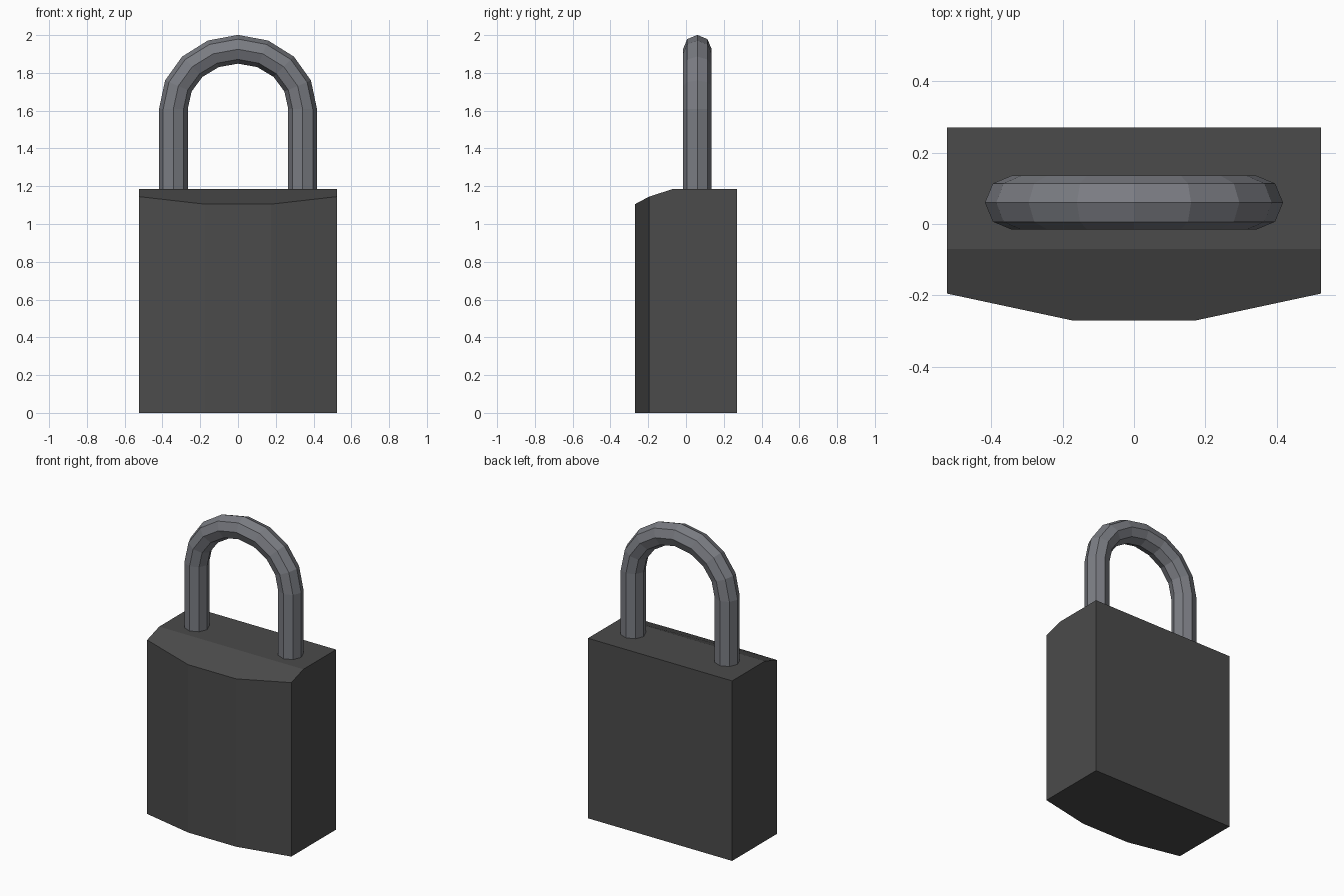
import bpy, bmesh, math

if "Cube" in bpy.data.objects:
    bpy.data.objects.remove(bpy.data.objects["Cube"])


def material(name, rgb):
    m = bpy.data.materials.new(name)
    m.diffuse_color = (*rgb, 1)
    m.use_nodes = True
    m.node_tree.nodes["Principled BSDF"].inputs["Base Color"].default_value = m.diffuse_color
    return m


def make_object(name, bm, mat):
    bmesh.ops.recalc_face_normals(bm, faces=bm.faces)
    me = bpy.data.meshes.new(name)
    bm.to_mesh(me)
    bm.free()
    me.materials.append(mat)
    ob = bpy.data.objects.new(name, me)
    bpy.context.collection.objects.link(ob)
    return ob


dark = material("dark grey", (0.070, 0.070, 0.070))
steel = material("steel grey", (0.195, 0.202, 0.225))

# Lock body: footprint with a bowed front, top sloping down over the front
W, BACK, RIDGE, H = 0.525, 0.27, -0.07, 1.185
outline = [(-W, BACK, H), (-W, RIDGE, H), (-W, -0.195, 1.145), (-0.175, -0.27, 1.105),
           (0.175, -0.27, 1.105), (W, -0.195, 1.145), (W, RIDGE, H), (W, BACK, H)]
bm = bmesh.new()
top = [bm.verts.new(p) for p in outline]
low = [bm.verts.new((x, y, 0)) for x, y, z in outline]
n = len(outline)
for i in range(n):
    j = (i + 1) % n
    bm.faces.new((top[i], top[j], low[j], low[i]))
bm.faces.new(low)
bm.faces.new([top[i] for i in (0, 1, 6, 7)])
bm.faces.new(top[1:7])
make_object("lock_body", bm, dark)

# Shackle: eight-sided tube along two legs and an eight-segment arch
SIDES, R, CY, SPRING = 8, 0.076, 0.06, 1.61
RX, RZ = 0.342, 0.315
stations = [(-RX, 1.15, 180)]
for k in range(9):
    a = 180 - 22.5 * k
    t = math.radians(a)
    stations.append((RX * math.cos(t), SPRING + RZ * math.sin(t), a))
stations.append((RX, 1.15, 0))

bm = bmesh.new()
rings = []
for x, z, a in stations:
    t = math.radians(a)
    ring = []
    for s in range(SIDES):
        p = 2 * math.pi * s / SIDES
        out = R * math.cos(p)
        ring.append(bm.verts.new((x + out * math.cos(t), CY + R * math.sin(p),
                                  z + out * math.sin(t))))
    rings.append(ring)
for r0, r1 in zip(rings, rings[1:]):
    for s in range(SIDES):
        e = (s + 1) % SIDES
        bm.faces.new((r0[s], r0[e], r1[e], r1[s]))
bm.faces.new(rings[0])
bm.faces.new(rings[-1])
make_object("shackle", bm, steel)
